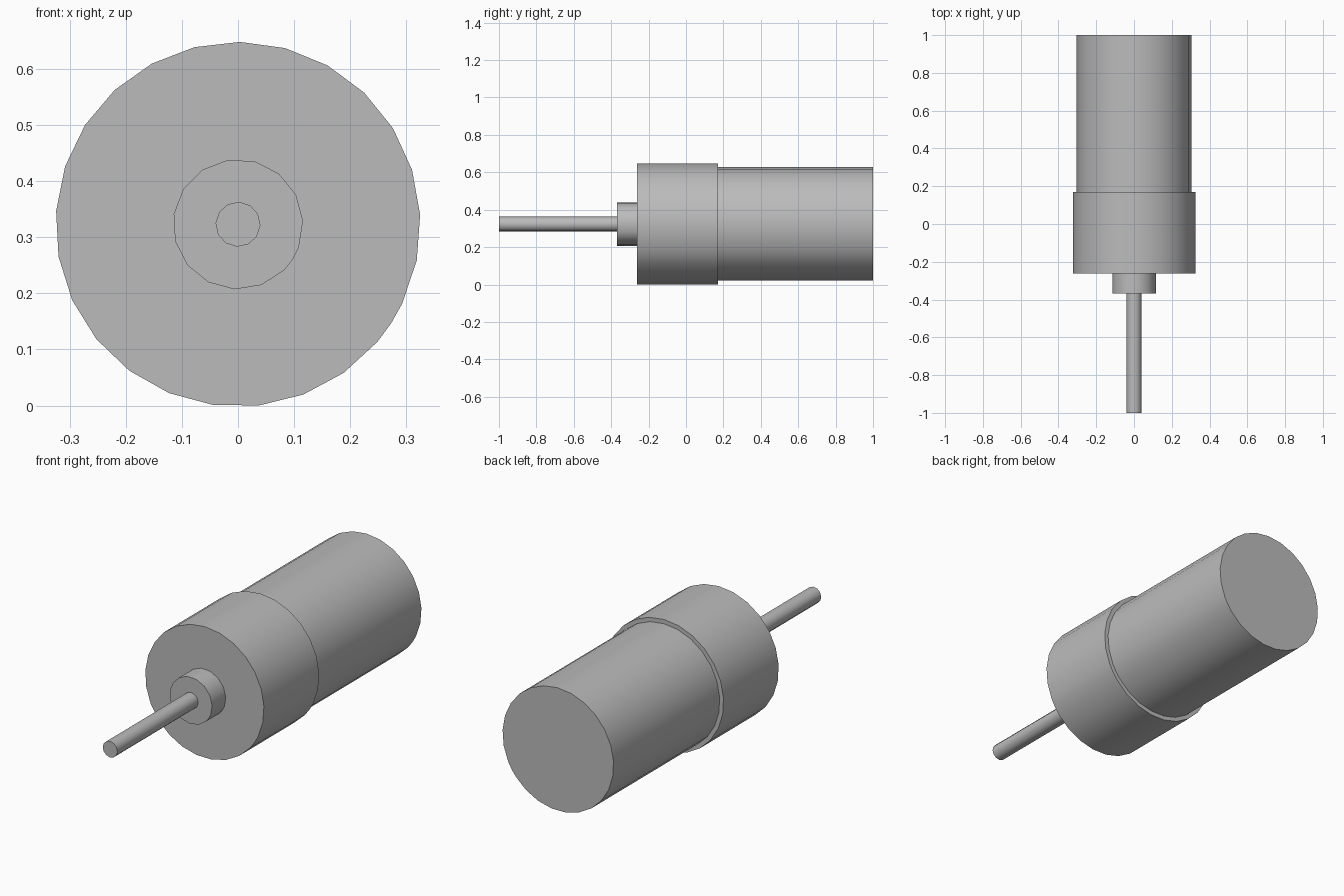
import bpy, bmesh, math

cube = bpy.data.objects.get("Cube")
if cube:
    bpy.data.objects.remove(cube, do_unlink=True)

AXIS_Z = 0.323
SEAM = math.radians(-33)

grey = bpy.data.materials.new("plain grey")
grey.use_nodes = True
colour = (0.5, 0.5, 0.5, 1)
grey.diffuse_color = colour
grey.node_tree.nodes["Principled BSDF"].inputs["Base Color"].default_value = colour


def cylinder(name, radius, y_front, y_back, sides, half_step=False):
    """Closed cylinder along y; half_step starts and ends at the seam with half segments."""
    step = math.tau / sides
    angles = [SEAM + i * step for i in range(sides)]
    if half_step:
        angles = [SEAM] + [a + step / 2 for a in angles]
    bm = bmesh.new()
    ring = [bm.verts.new((radius * math.cos(a), y_front, AXIS_Z + radius * math.sin(a)))
            for a in angles]
    cap = bm.faces.new(ring)
    extruded = bmesh.ops.extrude_face_region(bm, geom=[cap], use_keep_orig=True)
    moved = [g for g in extruded["geom"] if isinstance(g, bmesh.types.BMVert)]
    bmesh.ops.translate(bm, verts=moved, vec=(0, y_back - y_front, 0))
    bmesh.ops.recalc_face_normals(bm, faces=bm.faces)
    mesh = bpy.data.meshes.new(name)
    bm.to_mesh(mesh)
    bm.free()
    mesh.materials.append(grey)
    obj = bpy.data.objects.new(name, mesh)
    bpy.context.collection.objects.link(obj)
    # Smooth walls, sharp rims
    bpy.ops.object.select_all(action="DESELECT")
    obj.select_set(True)
    bpy.context.view_layer.objects.active = obj
    bpy.ops.object.shade_smooth_by_angle(angle=math.radians(40))


# Stepped body from back to front
cylinder("motor_body", 0.304, 0.17, 1.0, 25, True)
cylinder("gearbox_housing", 0.325, -0.261, 0.17, 25, True)
cylinder("shaft_collar", 0.116, -0.368, -0.261, 15, True)
cylinder("drive_shaft", 0.04, -1.0, -0.368, 12)
